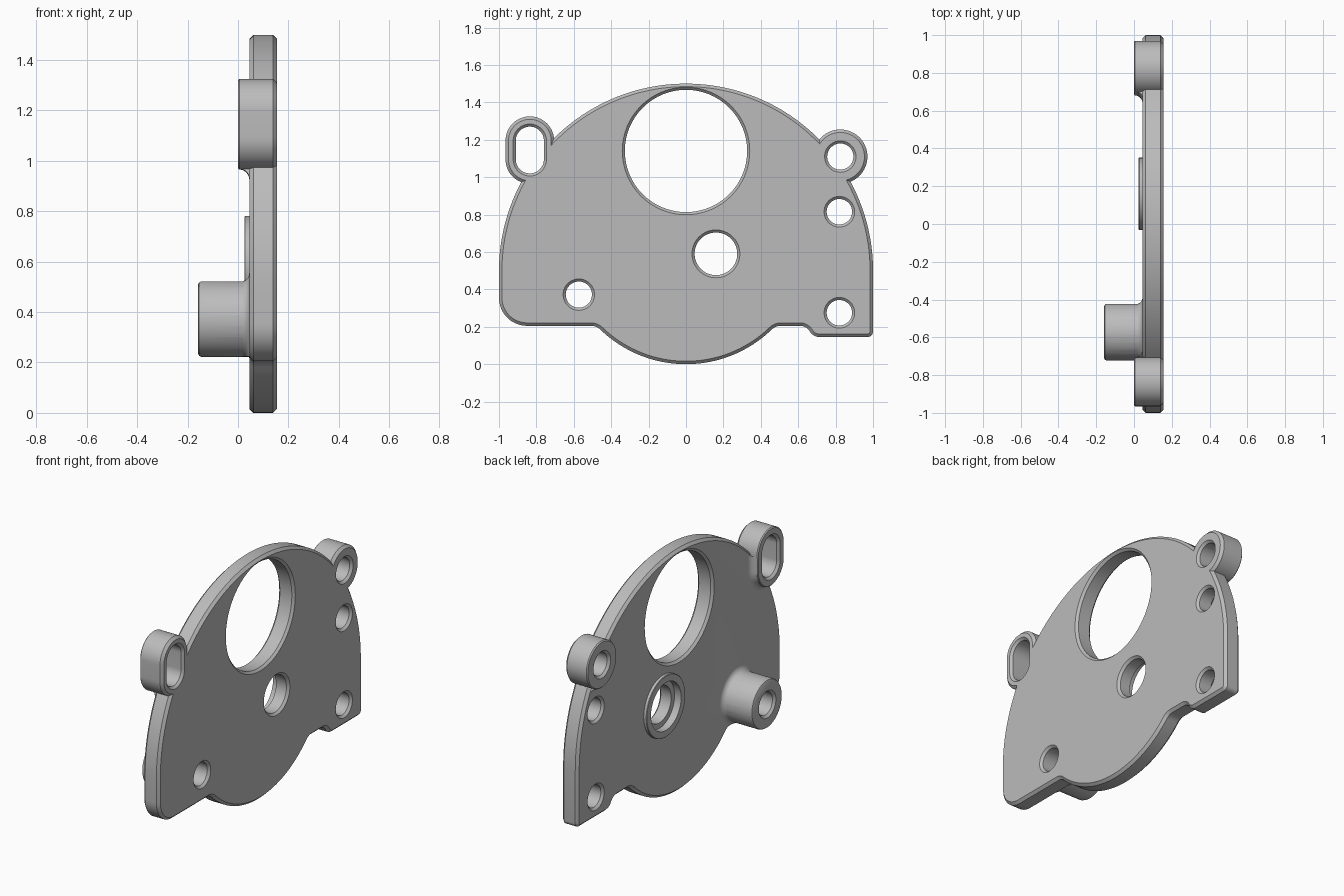
import bpy, bmesh
from math import sin, cos, radians, pi
from mathutils import Vector

default = bpy.data.objects.get("Cube")
if default:
    bpy.data.objects.remove(default, do_unlink=True)

BACK, FACE, CHAMFER = 0.045, 0.155, 0.016

metal = bpy.data.materials.new("plain grey metal")
metal.use_nodes = True
metal.diffuse_color = (0.5, 0.5, 0.5, 1)
metal.node_tree.nodes["Principled BSDF"].inputs["Base Color"].default_value = (0.5, 0.5, 0.5, 1)


def arc(center, radius, start, end, steps):
    """Points of an arc in the plate plane, angles in degrees."""
    pts = []
    for i in range(steps + 1):
        a = radians(start + (end - start) * i / steps)
        pts.append(Vector((center[0] + radius * cos(a), center[1] + radius * sin(a))))
    return pts


def inset(points, amount):
    """Move a counter-clockwise outline inward with mitred corners."""
    result = []
    for i, p in enumerate(points):
        a = (p - points[i - 1]).normalized()
        b = (points[(i + 1) % len(points)] - p).normalized()
        na, nb = Vector((-a.y, a.x)), Vector((-b.y, b.x))
        result.append(p + (na + nb) * amount / (1 + na.dot(nb)))
    return result


def stadium(y, z, radius, half=0):
    """Circle, or upright slot when half is above zero."""
    top = arc((y, z + half), radius, 0, 180, 32)
    bottom = arc((y, z - half), radius, 180, 360, 32)
    return top + bottom if half else top[:-1] + bottom[:-1]


def loft(name, rings):
    """Closed solid through (x, outline) rings."""
    bm = bmesh.new()
    loops = [[bm.verts.new((x, p.x, p.y)) for p in pts] for x, pts in rings]
    for low, high in zip(loops, loops[1:]):
        for i in range(len(low)):
            j = (i + 1) % len(low)
            bm.faces.new((low[i], low[j], high[j], high[i]))
    bm.faces.new(loops[0])
    bm.faces.new(loops[-1])
    bmesh.ops.recalc_face_normals(bm, faces=bm.faces[:])
    mesh = bpy.data.meshes.new(name)
    bm.to_mesh(mesh)
    bm.free()
    mesh.materials.append(metal)
    obj = bpy.data.objects.new(name, mesh)
    bpy.context.collection.objects.link(obj)
    return obj


def turned(name, y, z, profile, half=0):
    return loft(name, [(x, stadium(y, z, r, half)) for x, r in profile])


def combine(target, other, operation, keep=False):
    mod = target.modifiers.new("combine", 'BOOLEAN')
    mod.operation, mod.solver, mod.object = operation, 'EXACT', other
    bpy.context.view_layer.objects.active = target
    bpy.ops.object.modifier_apply(modifier=mod.name)
    if not keep:
        bpy.data.objects.remove(other, do_unlink=True)


# Plate outline: big dome, rounded lower corners, bulging bottom and stepped foot
outline = (arc((0, .5), 1, 0, 180, 96)
           + arc((-.85, .355), .15, 180, 270, 12)
           + arc((-.507, .135), .07, 90, 46, 8)
           + arc((0, .66), .66, 226, 314, 40)
           + arc((.507, .135), .07, 134, 90, 8)
           + arc((.61, .145), .06, 90, 30, 6)
           + arc((.714, .205), .06, 210, 270, 6)
           + arc((.97, .175), .03, 270, 360, 6))
rim = inset(outline, CHAMFER)
plate = loft("mounting_plate", [(BACK, rim), (BACK + CHAMFER, outline),
                                (FACE - CHAMFER, outline), (FACE, rim)])

# Fillets where the bosses meet the back, trimmed to the plate
trim = loft("fillet_trim", [(-.1, inset(outline, .018)), (.12, inset(outline, .018))])
trim.hide_render = True


def fillet(y, z, radius, size, half=0):
    profile = [(BACK - size + size * sin(t * pi / 16),
                radius - .001 + size * (1 - cos(t * pi / 16))) for t in range(9)]
    flare = turned("boss_fillet", y, z, profile + [(.08, profile[-1][1])], half)
    combine(flare, trim, 'INTERSECT', keep=True)
    combine(plate, flare, 'UNION')


def ear(name, y, z, radius, half=0):
    combine(plate, turned(name, y, z, [(0, radius - .006), (.006, radius),
            (FACE - CHAMFER, radius), (FACE, radius - CHAMFER)], half), 'UNION')


SLOT = (-.835, 1.145)
EAR = (.825, 1.11)
POST = (-.573, .372)
HUB = (.16, .59)

fillet(*SLOT, .13, .042, .05)
fillet(*EAR, .145, .042)
fillet(*POST, .15, .035)
bpy.data.objects.remove(trim, do_unlink=True)

# Slotted ear, round ear, long post and low hub ring
ear("slotted_ear", *SLOT, .13, .05)
ear("round_ear", *EAR, .145)
combine(plate, turned("post", *POST, [(-.158, .138), (-.154, .146), (-.146, .15), (.1, .15)]), 'UNION')
combine(plate, turned("hub_ring", *HUB, [(.025, .188), (.028, .191), (.1, .191)]), 'UNION')


def hole(center, radius, start=BACK, half=0, bevel=.014):
    """Through hole with a chamfer at both ends."""
    wide = radius + bevel + .02
    cutter = turned("hole_cutter", *center, [(start - .02, wide), (start + bevel, radius),
                    (FACE - bevel, radius), (FACE + .02, wide)], half)
    combine(plate, cutter, 'DIFFERENCE')


# Main opening, ear slot and screw holes
hole((0, 1.14), .327)
hole(SLOT, .075, 0, .05)
hole(EAR, .07, 0)
hole((.82, .815), .068)
hole((.82, .275), .068)
hole(POST, .07, -.158)

# Stepped bore through the hub
combine(plate, turned("hub_bore", *HUB, [(-.02, .148), (.07, .148), (.07, .114),
        (FACE - .014, .114), (FACE + .02, .148)]), 'DIFFERENCE')

bpy.ops.object.select_all(action='DESELECT')
plate.select_set(True)
bpy.context.view_layer.objects.active = plate
bpy.ops.object.shade_smooth_by_angle(angle=radians(28))
